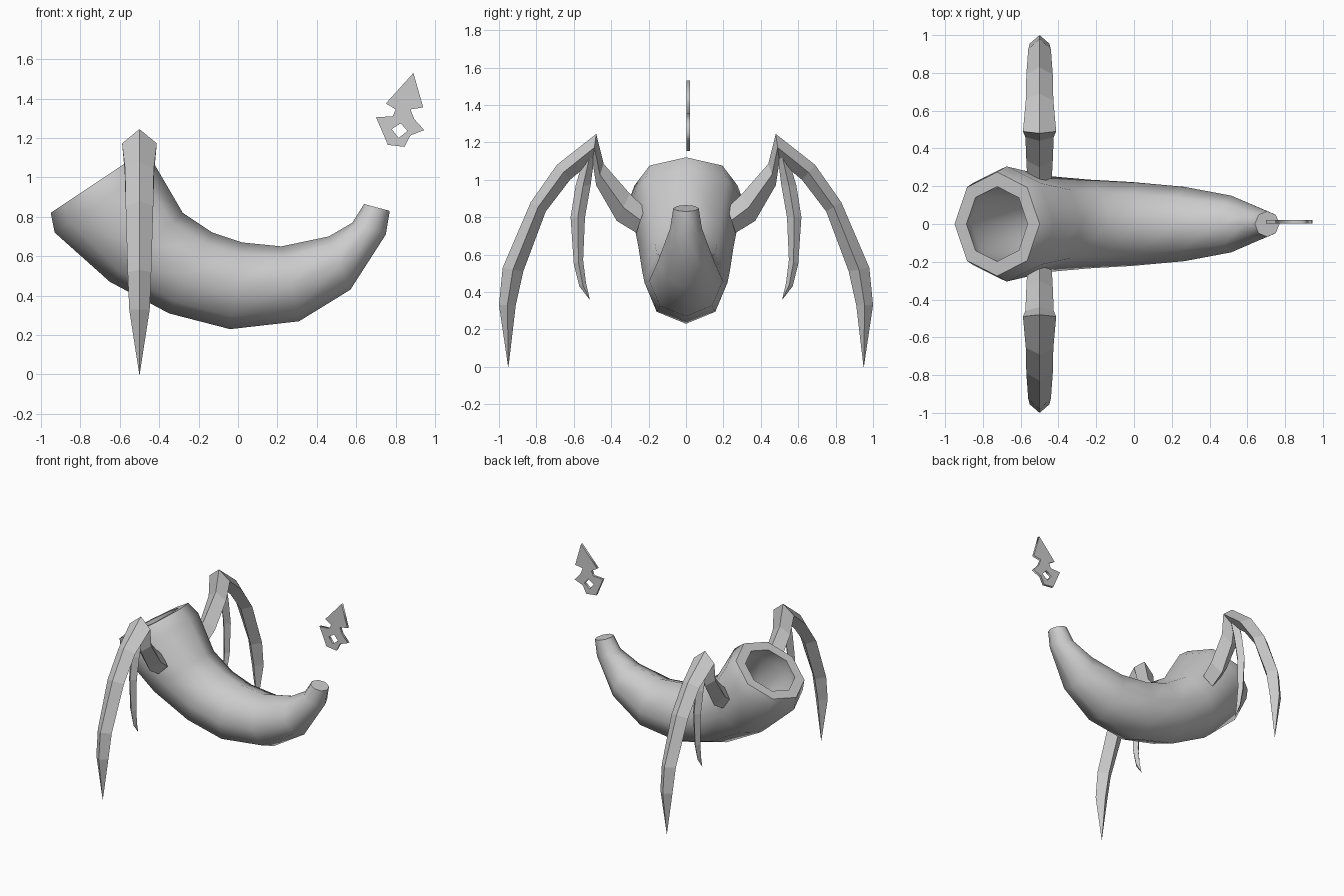
import bpy, bmesh, math
from mathutils import Vector

if "Cube" in bpy.data.objects:
    bpy.data.objects.remove(bpy.data.objects["Cube"])


def loft(name, rings, cap_start=True, cap_end=True):
    """Skin a list of equal-length closed rings into one mesh object."""
    bm = bmesh.new()
    loops = [[bm.verts.new(p) for p in ring] for ring in rings]
    n = len(loops[0])
    for a, b in zip(loops, loops[1:]):
        for i in range(n):
            j = (i + 1) % n
            bm.faces.new((a[i], a[j], b[j], b[i]))
    if cap_start:
        bm.faces.new(loops[0])
    if cap_end:
        bm.faces.new(loops[-1])
    bmesh.ops.remove_doubles(bm, verts=bm.verts, dist=0.0005)
    bmesh.ops.recalc_face_normals(bm, faces=bm.faces)
    me = bpy.data.meshes.new(name)
    bm.to_mesh(me)
    bm.free()
    ob = bpy.data.objects.new(name, me)
    bpy.context.collection.objects.link(ob)
    return ob


# Horn body: lower point (x, z), upper point (x, z), half width in y
HORN = [
    (-0.95, 0.82, -0.50, 1.12, 0.275),
    (-0.93, 0.72, -0.42, 1.06, 0.305),
    (-0.65, 0.47, -0.28, 0.82, 0.255),
    (-0.35, 0.31, -0.13, 0.72, 0.235),
    (-0.04, 0.23, 0.02, 0.67, 0.222),
    (0.31, 0.27, 0.22, 0.65, 0.197),
    (0.57, 0.43, 0.46, 0.70, 0.150),
    (0.75, 0.71, 0.58, 0.77, 0.085),
    (0.77, 0.83, 0.64, 0.865, 0.068),
]


def octagon(section, scale=1.0):
    x0, z0, x1, z1, w = section
    c = Vector((x0 + x1, 0, z0 + z1)) / 2
    d = Vector((x1 - x0, 0, z1 - z0)) / 2
    side = Vector((0, w, 0))
    return [c + scale * (math.cos(a) * d + math.sin(a) * side)
            for a in (k * math.pi / 4 for k in range(8))]


inside = [octagon(s, 0.72) for s in reversed(HORN[:6])]
outside = [octagon(s) for s in HORN]
body = loft("horn_body", inside + outside)
bpy.context.view_layer.objects.active = body
body.select_set(True)
bpy.ops.object.shade_smooth_by_angle(angle=math.radians(55))


# Legs: outer ridge (y, z), inner ridge (y, z), half width in x
def leg(name, sections, x=-0.5):
    rings = []
    for y0, z0, y1, z1, w in sections:
        ym, zm = (y0 + y1) / 2, (z0 + z1) / 2
        rings.append([(x, y0, z0), (x + w, ym, zm),
                      (x, y1, z1), (x - w, ym, zm)])
    ob = loft(name, rings)
    mod = ob.modifiers.new("mirror", 'MIRROR')
    mod.use_axis = (False, True, False)
    mod.use_mirror_merge = False
    return ob


# Upper arm and outer claw form one bent limb
leg("front_leg", [
    (0.22, 0.85, 0.265, 0.716, 0.065),
    (0.30, 0.925, 0.37, 0.78, 0.07),
    (0.44, 1.085, 0.48, 0.97, 0.075),
    (0.48, 1.245, 0.50, 1.10, 0.088),
    (0.69, 1.08, 0.62, 1.00, 0.073),
    (0.83, 0.88, 0.75, 0.83, 0.07),
    (0.98, 0.53, 0.87, 0.51, 0.06),
    (1.00, 0.33, 0.91, 0.33, 0.052),
    (0.951, 0.0, 0.949, 0.0, 0.001),
])

# Thin inner claw hanging from the knee
leg("inner_claw", [
    (0.53, 1.17, 0.49, 1.12, 0.04),
    (0.59, 0.97, 0.51, 0.97, 0.036),
    (0.617, 0.80, 0.54, 0.80, 0.033),
    (0.60, 0.55, 0.55, 0.57, 0.026),
    (0.57, 0.43, 0.535, 0.45, 0.018),
    (0.516, 0.36, 0.514, 0.36, 0.001),
])

# Floating spearhead plate with a square hole
OUTLINE = [(0.89, 1.53), (0.94, 1.355), (0.875, 1.345), (0.895, 1.295),
           (0.945, 1.24), (0.875, 1.213), (0.845, 1.155), (0.76, 1.165),
           (0.735, 1.225), (0.70, 1.305), (0.785, 1.31), (0.80, 1.345),
           (0.75, 1.375)]
HOLE = [(0.78, 1.245), (0.825, 1.275), (0.86, 1.235), (0.815, 1.20)]
cu = bpy.data.curves.new("spearhead", 'CURVE')
cu.dimensions = '2D'
cu.fill_mode = 'BOTH'
cu.extrude = 0.009
for pts in (OUTLINE, HOLE):
    sp = cu.splines.new('POLY')
    sp.points.add(len(pts) - 1)
    for p, (px, pz) in zip(sp.points, pts):
        p.co = (px, pz, 0, 1)
    sp.use_cyclic_u = True
spear = bpy.data.objects.new("floating_spearhead", cu)
spear.rotation_euler = (math.pi / 2, 0, 0)
spear.location.y = 0.012
bpy.context.collection.objects.link(spear)
